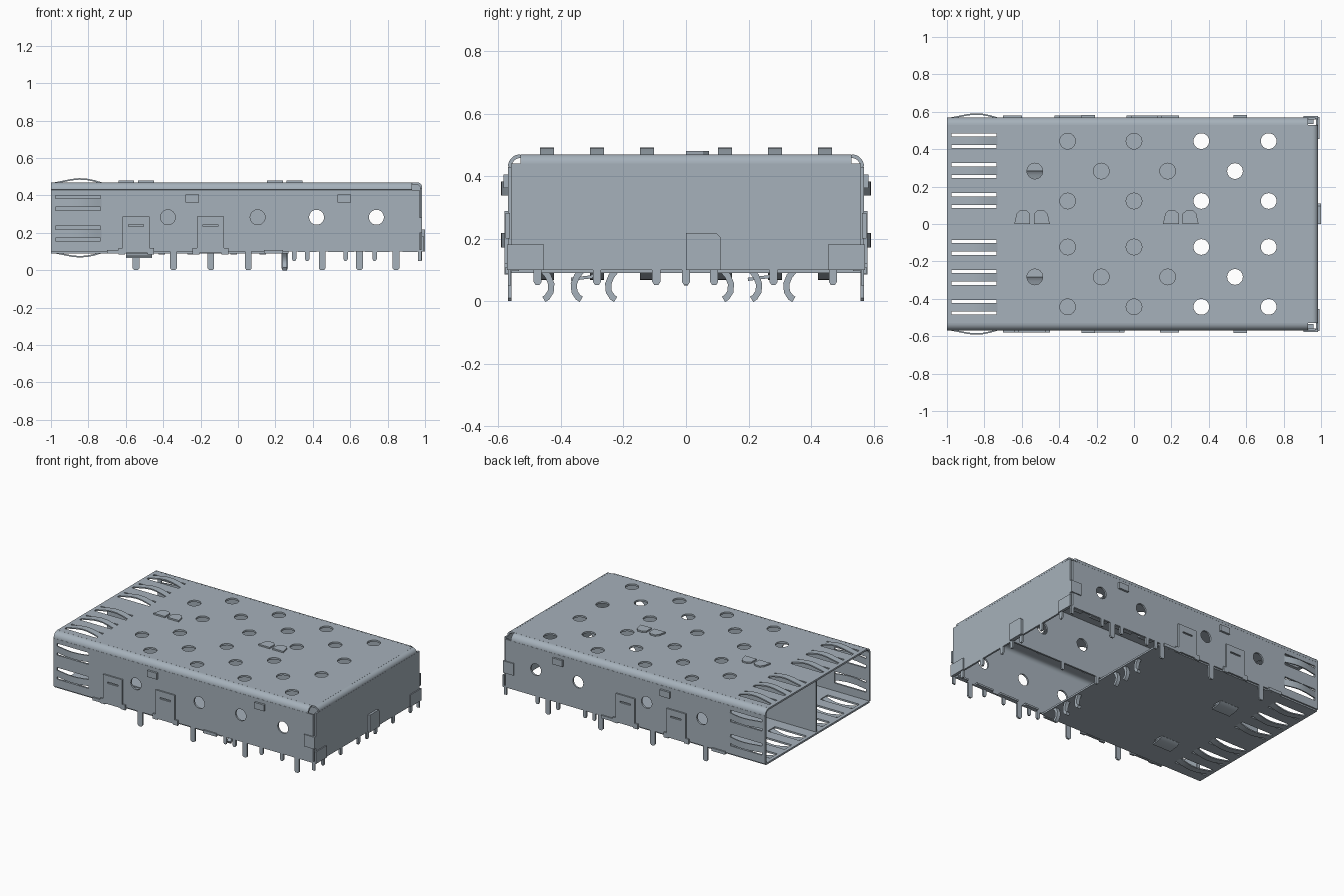
import bpy, math
from mathutils import Matrix, Vector

cube = bpy.data.objects.get("Cube")
if cube:
    bpy.data.objects.remove(cube)

steel = bpy.data.materials.new("brushed grey steel")
steel.use_nodes = True
COLOUR = (0.38, 0.44, 0.495, 1)
steel.diffuse_color = COLOUR
steel.node_tree.nodes["Principled BSDF"].inputs["Base Color"].default_value = COLOUR

AXES = {"XY": ((1, 0, 0), (0, 1, 0)), "XZ": ((1, 0, 0), (0, 0, 1)), "YZ": ((0, 1, 0), (0, 0, 1))}
T = 0.012  # sheet thickness
parts = []


def sheet(name, loops, plane, pos, thick=T):
    """Flat sheet from closed loops (inner loops are holes), centred at pos along the plane's normal."""
    cu = bpy.data.curves.new(name, "CURVE")
    cu.dimensions, cu.fill_mode, cu.extrude = "2D", "BOTH", thick / 2
    for loop in loops:
        sp = cu.splines.new("POLY")
        sp.points.add(len(loop) - 1)
        for p, (u, v) in zip(sp.points, loop):
            p.co = (u, v, 0, 1)
        sp.use_cyclic_u = True
    tmp = bpy.data.objects.new(name, cu)
    bpy.context.scene.collection.objects.link(tmp)
    dg = bpy.context.evaluated_depsgraph_get()
    me = bpy.data.meshes.new_from_object(tmp.evaluated_get(dg))
    bpy.data.objects.remove(tmp)
    u, v = (Vector(a) for a in AXES[plane])
    n = u.cross(v)
    offset = Vector([pos * abs(c) for c in n])
    m = Matrix((u, v, n)).transposed().to_4x4()
    m.translation = offset
    me.transform(m)
    me.name = name
    me.materials.clear()
    me.materials.append(steel)
    ob = bpy.data.objects.new(name, me)
    bpy.context.scene.collection.objects.link(ob)
    parts.append(ob)
    return ob


def rect(u0, u1, v0, v1):
    return [(u0, v0), (u1, v0), (u1, v1), (u0, v1)]


def circle(u, v, r, n=24):
    return [(u + r * math.cos(2 * math.pi * i / n), v + r * math.sin(2 * math.pi * i / n)) for i in range(n)]


def ribbon(path, t=T):
    """Outline of a strip of thickness t along a path."""
    left, right = [], []
    for i, p in enumerate(path):
        a, b = Vector(path[max(i - 1, 0)]), Vector(path[min(i + 1, len(path) - 1)])
        d = (b - a).normalized() * t / 2
        left.append((p[0] - d.y, p[1] + d.x))
        right.append((p[0] + d.y, p[1] - d.x))
    return left + right[::-1]


def arc(cu, cv, r, a0, a1, n=8):
    return [(cu + r * math.cos(math.radians(a0 + (a1 - a0) * i / n)),
             cv + r * math.sin(math.radians(a0 + (a1 - a0) * i / n))) for i in range(n + 1)]


def toothed(u0, u1, z0, z1, teeth):
    """Panel outline with solder pins (centre, width, tip height) along its lower edge."""
    pts = [(u0, z1), (u0, z0)]
    for c, w, zb in sorted(teeth):
        h = w / 2
        pts += [(c - h, z0), (c - h, zb + 0.01), (c - h * .5, zb), (c + h * .5, zb), (c + h, zb + 0.01), (c + h, z0)]
    return pts + [(u1, z0), (u1, z1)]


# Shared layout
FINGER_Y = [s * y for s in (-1, 1) for y in (0.125, 0.285, 0.445)]
FINGER_Z = [0.195, 0.36]
slot = lambda c: rect(-0.975, -0.735, c - 0.04, c + 0.04)
FINGER = [(-0.98, -0.004), (-0.93, 0.006), (-0.89, 0.014), (-0.85, 0.018), (-0.81, 0.016), (-0.77, 0.008), (-0.73, -0.004)]

# Top panel with vent holes and spring slots
vents = [circle(x, s * y, 0.042) for s in (-1, 1) for y, xs in
         ((0.443, (-0.355, 0, 0.36, 0.72)), (0.283, (-0.53, -0.175, 0.18, 0.54)), (0.123, (-0.355, 0, 0.36, 0.72)))
         for x in xs]
sheet("top_panel", [rect(-1, 0.955, -0.53, 0.53)] + vents + [slot(y) for y in FINGER_Y], "XY", 0.464)

# Folded edges
for s, n in ((1, "left"), (-1, "right")):
    a = (0, 90) if s == 1 else (180, 90)
    sheet(n + "_top_fold", [ribbon(arc(s * 0.53, 0.43, 0.034, *a))], "YZ", -0.035, 1.93)
sheet("back_top_fold", [ribbon(arc(0.955, 0.44, 0.024, 90, 0))], "XZ", 0, 1.06)

# Side walls: vents, spring slots and solder pins; latch plates, bumps and hooks
WALLS = (
    (-1, "right", (-0.375, 0.105, 0.42, 0.74), (-0.345, 0.055, 0.45, 0.845), (-0.545, -0.147)),
    (1, "left", (-0.52, -0.10, 0.42, 0.74), (-0.545, -0.145, 0.25, 0.65), (-0.33, 0.055)),
)
for s, n, holes, pins, latches in WALLS:
    teeth = [(x, 0.036, 0.0) for x in pins] + [(x, 0.024, 0.05) for x in (0.30, 0.37, 0.575, 0.73)]
    sheet(n + "_wall", [toothed(-1, 0.97, 0.1, 0.43, teeth)] + [circle(x, 0.283, 0.04) for x in holes]
          + [slot(z) for z in FINGER_Z], "XZ", s * 0.564)
    for x in latches:
        sheet(n + "_latch_plate", [rect(x - 0.072, x + 0.072, 0.092, 0.288),
              rect(x - 0.04, x + 0.04, 0.234, 0.244)], "XZ", s * 0.574, 0.012)
        sheet(n + "_latch_foot", [rect(x - 0.095, x - 0.06, 0.085, 0.12), rect(x + 0.06, x + 0.095, 0.085, 0.12)],
              "XZ", s * 0.573, 0.014)
    sheet(n + "_bumps", [rect(x - 0.037, x + 0.037, 0.362, 0.405) for x in (-0.245, 0.568)], "XZ", s * 0.576, 0.016)
    sheet(n + "_hooks", [rect(x - 0.05, x + 0.05, 0.088, 0.108) for x in (-0.65, 0.19)], "XZ", s * 0.571, 0.016)
    sheet(n + "_lower_flange", [rect(a, b, *sorted((s * 0.535, s * 0.565))) for a, b in
          ((0.32, 0.42), (0.48, 0.62), (0.68, 0.81), (0.88, 0.96))], "XY", 0.103)
    # Tab folded round the back corner
    sheet(n + "_corner_tab", [rect(0.905, 0.985, 0.2, 0.282)], "XZ", s * 0.57, 0.014)
    sheet(n + "_back_corner_tab", [rect(*sorted((s * 0.455, s * 0.572)), 0.1, 0.182)], "YZ", 0.986, 0.012)
    # Side springs
    for z in FINGER_Z:
        sheet(n + "_spring", [ribbon([(x, s * (0.57 + d)) for x, d in FINGER], 0.008)], "XY", z, 0.045)

# Back wall
back = toothed(-0.56, 0.56, 0.1, 0.44, [(y, 0.026, 0.052) for y in (-0.475, -0.285, -0.095, 0.0, 0.09, 0.28, 0.47)])
sheet("back_wall", [back], "YZ", 0.979)
sheet("back_centre_tab", [[(0, 0.1), (0.11, 0.1), (0.11, 0.205), (0.097, 0.218), (0, 0.218)]], "YZ", 0.992, 0.016)
sheet("back_edge_pins", [rect(s * 0.565 - 0.005, s * 0.565 + 0.005, 0.05, 0.11) for s in (-1, 1)], "YZ", 0.972, 0.02)

# Divider between the two bays
sheet("divider", [toothed(-0.99, 0.973, 0.1, 0.46, [(x, 0.024, 0.05) for x in (0.30, 0.575)]),
      circle(0.42, 0.283, 0.042), circle(0.74, 0.283, 0.042)], "XZ", 0)
# Divider lugs bent over on the top
for x in (-0.545, 0.25):
    lugs = []
    for s in (-1, 1):
        a, b = x + s * 0.01, x + s * 0.095
        lugs.append([(a, 0), (b, 0), (b - s * 0.012, 0.055), (b - s * 0.03, 0.073), (a + s * 0.02, 0.073), (a, 0.055)])
    sheet("divider_lugs", lugs, "XY", 0.474, 0.012)

# Floor under the front part, with spring slots and latch windows
floor_holes = [slot(y) for y in FINGER_Y]
floor_holes += [rect(-0.60, -0.46, s * 0.283 - 0.07, s * 0.283) for s in (-1, 1)]
sheet("floor_panel", [rect(-1, 0.27, -0.56, 0.56)] + floor_holes, "XY", 0.096)
for s in (-1, 1):
    c = s * 0.283
    sheet("floor_latch_tab", [ribbon([(c + 0.0, 0.092), (c - 0.02, 0.078), (c - 0.085, 0.07)], 0.01)], "YZ", -0.53, 0.14)

# Top and floor springs
for y in FINGER_Y:
    sheet("top_spring", [ribbon([(x, 0.47 + d) for x, d in FINGER], 0.008)], "XZ", y, 0.045)
    sheet("floor_spring", [ribbon([(x, 0.09 - d) for x, d in FINGER], 0.008)], "XZ", y, 0.045)

# Curved solder pins on the rear edge of the floor
for y, s in ((-0.445, 1), (-0.345, -1), (-0.235, -1), (0.13, 1), (0.22, 1), (0.335, -1)):
    bow = [(-0.012, 0.1), (0.004, 0.08), (0.014, 0.055), (0.012, 0.03), (0.0, 0.012), (-0.01, 0.006)]
    sheet("curved_pin", [ribbon([(y + s * d, z) for d, z in bow], 0.02)], "YZ", 0.25, 0.025)

# Smooth the folds, keep sheet edges sharp
bpy.ops.object.select_all(action="DESELECT")
for ob in parts:
    ob.select_set(True)
bpy.context.view_layer.objects.active = parts[0]
bpy.ops.object.shade_smooth_by_angle(angle=math.radians(30))
